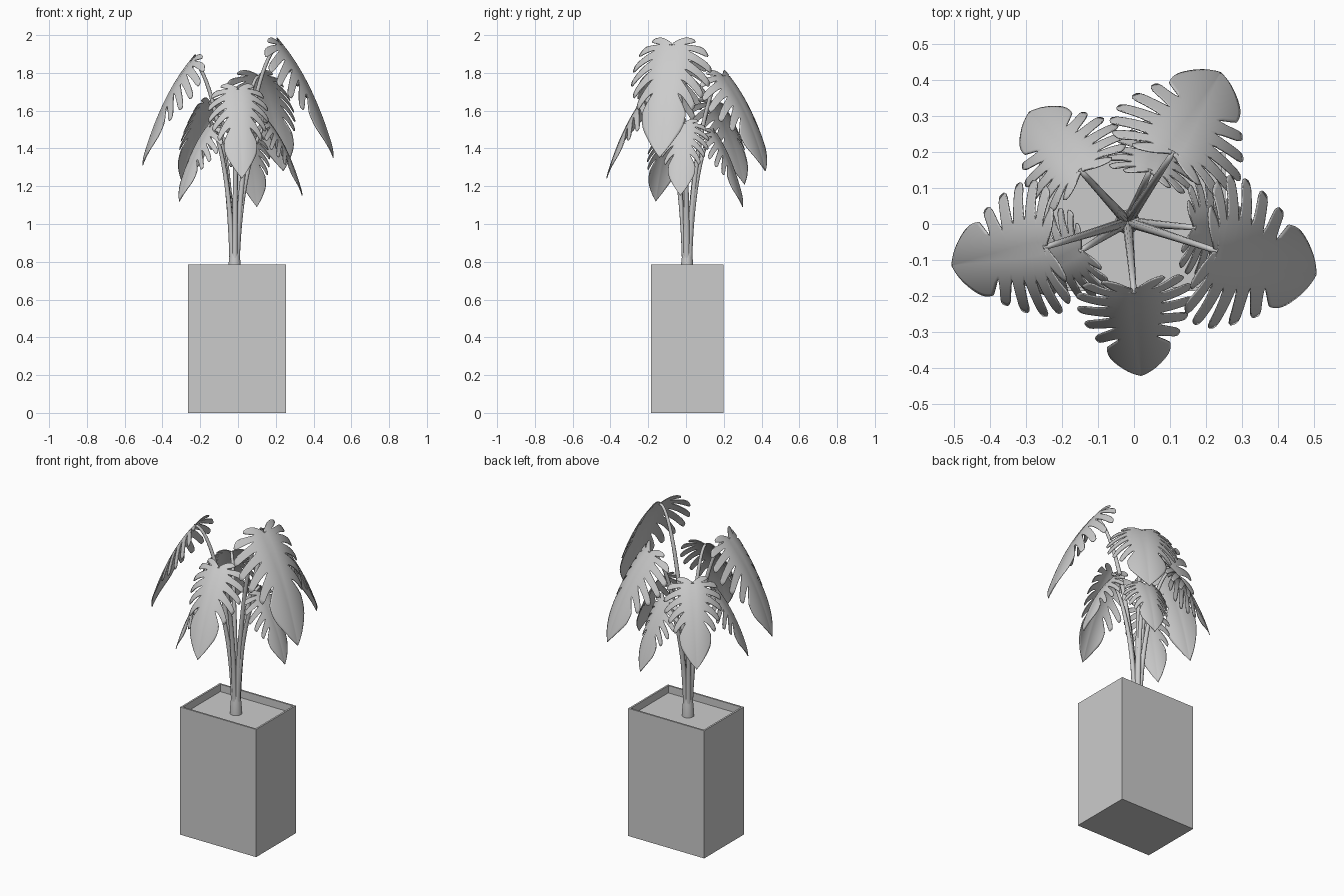
import bpy, bmesh, math
from mathutils import Vector

if "Cube" in bpy.data.objects:
    bpy.data.objects.remove(bpy.data.objects["Cube"])

def finish(name, bm, angle=None):
    bmesh.ops.recalc_face_normals(bm, faces=bm.faces)
    me = bpy.data.meshes.new(name)
    bm.to_mesh(me)
    bm.free()
    ob = bpy.data.objects.new(name, me)
    bpy.context.collection.objects.link(ob)
    if angle:
        select(ob)
        bpy.ops.object.shade_smooth_by_angle(angle=math.radians(angle))
    return ob

def select(ob):
    bpy.ops.object.select_all(action='DESELECT')
    ob.select_set(True)
    bpy.context.view_layer.objects.active = ob

# Planter: box with a thin rim and a sunken top
bm = bmesh.new()
bmesh.ops.create_cube(bm, size=1)
for v in bm.verts:
    v.co = (v.co.x * 0.517 - 0.005, v.co.y * 0.385 + 0.007, (v.co.z + 0.5) * 0.785)
bm.faces.ensure_lookup_table()
top = max(bm.faces, key=lambda f: f.calc_center_median().z)
bmesh.ops.inset_region(bm, faces=[top], thickness=0.015)
low = bmesh.ops.extrude_face_region(bm, geom=[top])
bmesh.ops.delete(bm, geom=[top], context='FACES_ONLY')
bmesh.ops.translate(bm, vec=(0, 0, -0.045),
                    verts=[g for g in low['geom'] if isinstance(g, bmesh.types.BMVert)])
finish("planter", bm)

# Stem base: short turned sheath
STEM = Vector((-0.018, 0.006, 0))
bm = bmesh.new()
rings = []
for r, z in [(0.034, 0.738), (0.034, 0.76), (0.03, 0.81), (0.024, 0.855), (0.015, 0.862)]:
    rings.append([bm.verts.new(STEM + Vector((r * math.cos(k * math.tau / 20),
                  r * math.sin(k * math.tau / 20), z))) for k in range(20)])
for lo, hi in zip(rings, rings[1:]):
    for k in range(20):
        bm.faces.new((lo[k], lo[k - 1], hi[k - 1], hi[k]))
bm.faces.new(rings[0])
bm.faces.new(rings[-1])
finish("stem_base", bm, 40)

# Half-leaf outline: (along, across, where its vein leaves the midrib)
OUTLINE = [(-0.03, 0.02, 0), (-0.10, 0.30, 0), (-0.09, 0.62, 0), (0.04, 0.90, 0.015),
           (0.22, 1.0, 0.09), (0.39, 0.97, 0.19), (0.54, 0.80, 0.31), (0.67, 0.62, 0.44),
           (0.79, 0.48, 0.58), (0.91, 0.24, 0.78), (1.0, 0.0, 1.0)]
# Lobe limits along the outline, the last one being the leaf tip
LOBES = [0, 2.2, 3.3, 4.25, 5.15, 6.0, 6.9, 10]

def outline(q):
    i = min(int(q), 9)
    f = q - i
    p = [Vector(OUTLINE[max(0, min(10, i + k))]) for k in (-1, 0, 1, 2)]
    return 0.5 * (2 * p[1] + (p[2] - p[0]) * f + (2 * p[0] - 5 * p[1] + 4 * p[2] - p[3]) * f * f
                  + (3 * p[1] - p[0] - 3 * p[2] + p[3]) * f ** 3)

def blade_point(q, s):
    """Point on the curved vein from midrib (s=0) to the outline (s=1)."""
    a, b, m = outline(q)
    ca, cb = m + 0.2 * (a - m), 0.62 * b
    return (m * (1 - s) ** 2 + 2 * s * (1 - s) * ca + s * s * a, 2 * s * (1 - s) * cb + s * s * b)

def leaf(name, base, tip, width):
    base, tip = Vector(base), Vector(tip)
    d = tip - base
    ctrl = base + Vector((d.x * 0.62, d.y * 0.62, d.z * 0.36))
    side = Vector((-d.y, d.x, 0)).normalized()

    def place(a, b, sign):
        t = max(a, 0)
        p = base * (1 - t) ** 2 + 2 * t * (1 - t) * ctrl + t * t * tip
        tan = 2 * (1 - t) * (ctrl - base) + 2 * t * (tip - ctrl)
        if a < 0:
            p = p + tan * a
        n = tan.cross(side).normalized()
        if n.z < 0:
            n = -n
        drop = width * (0.42 * b * b - 0.10 * b * (1 - b))
        return p + side * sign * b * width * 0.97 - n * drop

    bm = bmesh.new()
    S, W = 12, 8
    for sign in (-1, 1):
        for j, (q0, q1) in enumerate(zip(LOBES, LOBES[1:])):
            last = j == len(LOBES) - 2
            cols = W * 2 if last else W
            start = 0.42 if j < 5 else 0.5
            grid = []
            for i in range(S + 1):
                s = i / S
                # rounded slit opening beside each lobe
                g = max(0, (s - start) / (1 - start)) ** 0.55
                lo = q0 + (0 if j == 0 else 0.21 * g)
                hi = q1 - (0 if last else 0.21 * g)
                row = []
                for k in range(cols + 1):
                    w = k / cols
                    e = 2 * w - 1
                    if (last and e > 0) or (j == 0 and e < 0):
                        e = 0
                    a, b = blade_point(lo + (hi - lo) * w, s * (1 - 0.12 * e ** 4))
                    row.append(bm.verts.new(place(a, b, sign)))
                grid.append(row)
            for i in range(S):
                for k in range(cols):
                    bm.faces.new((grid[i][k], grid[i + 1][k], grid[i + 1][k + 1], grid[i][k + 1]))
    bmesh.ops.remove_doubles(bm, verts=bm.verts, dist=0.0004)
    bmesh.ops.dissolve_degenerate(bm, edges=bm.edges, dist=0.0001)
    ob = finish(name, bm, 50)
    mod = ob.modifiers.new("thickness", 'SOLIDIFY')
    mod.thickness = 0.004
    mod.offset = 0

def stalk(name, base, tip):
    base, tip = Vector(base), Vector(tip)
    out = Vector((base.x, base.y, 0)) - STEM
    root = STEM + out.normalized() * 0.013 + Vector((0, 0, 0.8))
    h = base.z - root.z
    cu = bpy.data.curves.new(name, 'CURVE')
    cu.dimensions = '3D'
    cu.bevel_depth = 0.015
    cu.bevel_resolution = 3
    cu.resolution_u = 20
    cu.use_fill_caps = True
    sp = cu.splines.new('BEZIER')
    sp.bezier_points.add(1)
    handles = [(root, root + Vector((0, 0, h * 0.6)) + out * 0.08, 1.0),
               (base, root + out * 0.6 + Vector((0, 0, h * 1.02)), 0.5)]
    for bp, (co, hand, rad) in zip(sp.bezier_points, handles):
        bp.handle_left_type = bp.handle_right_type = 'FREE'
        bp.co = co
        bp.handle_left = bp.handle_right = hand
        bp.radius = rad
    ob = bpy.data.objects.new(name, cu)
    bpy.context.collection.objects.link(ob)
    select(ob)
    bpy.ops.object.convert(target='MESH')
    bpy.ops.object.shade_smooth_by_angle(angle=math.radians(50))

# Leaves: stalk joint, tip, half width
LEAVES = {
    "right_upper": ((0.23, -0.075, 1.945), (0.505, -0.14, 1.35), 0.22),
    "left_upper": ((-0.25, -0.065, 1.86), (-0.505, -0.115, 1.31), 0.195),
    "front": ((0.0, -0.19, 1.71), (0.02, -0.42, 1.24), 0.165),
    "back_right": ((0.11, 0.2, 1.78), (0.24, 0.42, 1.28), 0.205),
    "back_left": ((-0.15, 0.15, 1.64), (-0.29, 0.31, 1.21), 0.165),
    "right_lower": ((0.17, -0.01, 1.53), (0.34, -0.03, 1.15), 0.135),
    "left_lower": ((-0.15, -0.075, 1.51), (-0.31, -0.16, 1.12), 0.135),
    "back_lower": ((0.045, 0.15, 1.48), (0.1, 0.3, 1.09), 0.13),
}
for key, (base, tip, width) in LEAVES.items():
    leaf(key + "_leaf", base, tip, width)
    stalk(key + "_stalk", base, tip)
